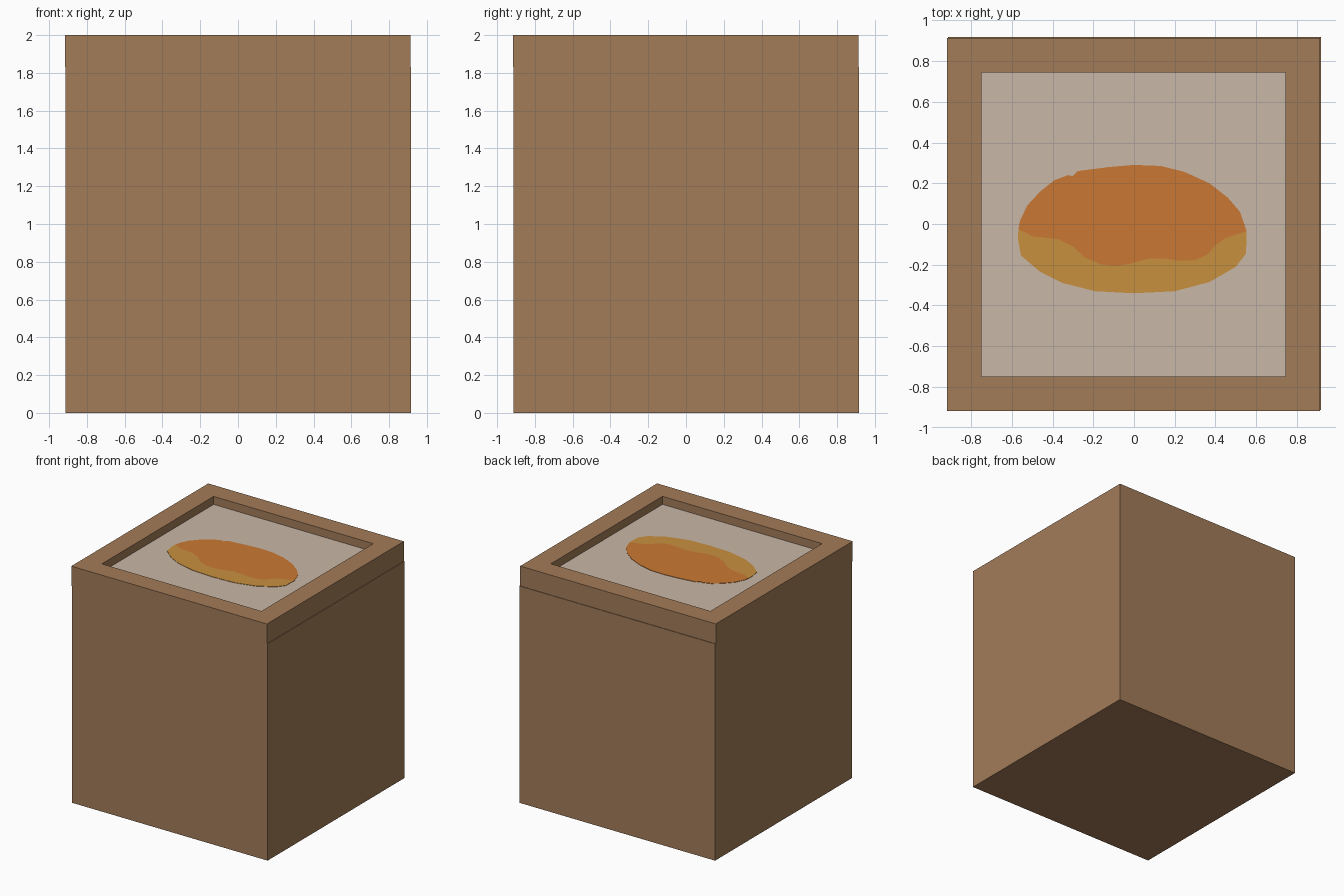
import bpy, bmesh

if "Cube" in bpy.data.objects:
    bpy.data.objects.remove(bpy.data.objects["Cube"])


def mat(name, r, g, b):
    lin = [((c / 255 + 0.055) / 1.055) ** 2.4 for c in (r, g, b)]
    m = bpy.data.materials.new(name)
    m.diffuse_color = (*lin, 1)
    m.use_nodes = True
    m.node_tree.nodes["Principled BSDF"].inputs["Base Color"].default_value = m.diffuse_color
    return m


brown = mat("cardboard brown", 163, 124, 89)
pale = mat("pale label", 202, 183, 168)
amber = mat("amber crust", 200, 144, 62)
orange = mat("toasted orange", 202, 121, 51)


def finish(name, bm, *mats):
    bmesh.ops.recalc_face_normals(bm, faces=bm.faces)
    me = bpy.data.meshes.new(name)
    bm.to_mesh(me)
    bm.free()
    for m in mats:
        me.materials.append(m)
    ob = bpy.data.objects.new(name, me)
    bpy.context.collection.objects.link(ob)
    return ob


def box(lo, hi):
    bm = bmesh.new()
    bmesh.ops.create_cube(bm, size=1)
    for v in bm.verts:
        v.co = [hi[i] if v.co[i] > 0 else lo[i] for i in range(3)]
    return bm


def plate(name, pts, z, thick, m):
    bm = bmesh.new()
    f = bm.faces.new([bm.verts.new((x, y, z)) for x, y in pts])
    ext = bmesh.ops.extrude_face_region(bm, geom=[f])
    for v in ext["geom"]:
        if isinstance(v, bmesh.types.BMVert):
            v.co.z += thick
    return finish(name, bm, m)


# Box body
LID_Z, PANEL_Z = 1.832, 1.932
finish("box_body", box((-0.914, -0.914, 0), (0.917, 0.917, LID_Z)), brown)

# Lid, nudged slightly off centre, with a recessed label panel
bm = box((-0.917, -0.917, LID_Z), (0.912, 0.912, 2))
bm.normal_update()
top = max(bm.faces, key=lambda f: f.calc_center_median().z)
bmesh.ops.inset_region(bm, faces=[top], thickness=0.238)
ext = bmesh.ops.extrude_discrete_faces(bm, faces=[top])
panel = ext["faces"][0]
for v in panel.verts:
    v.co.z = PANEL_Z
# join recess walls to the rim
rim = sorted((e for e in bm.edges if e.is_boundary), key=lambda e: e.verts[0].co.z)
if rim:
    bmesh.ops.bridge_loops(bm, edges=rim)
panel.material_index = 1
finish("lid", bm, brown, pale)

# Painted bun on the label: lower half, upper half with a wavy edge
left, right = (-0.567, -0.025), (0.553, -0.035)
wave = [(-0.50, -0.06), (-0.37, -0.075), (-0.30, -0.11), (-0.24, -0.165),
        (-0.165, -0.197), (-0.09, -0.207), (-0.02, -0.195), (0.07, -0.17),
        (0.15, -0.17), (0.225, -0.18), (0.30, -0.177), (0.36, -0.15),
        (0.40, -0.105), (0.447, -0.07)]
under = [(-0.57, -0.07), (-0.555, -0.155), (-0.46, -0.235), (-0.35, -0.29),
         (-0.19, -0.33), (0, -0.34), (0.20, -0.33), (0.37, -0.285),
         (0.50, -0.21), (0.55, -0.145)]
over = [(0.52, 0.06), (0.46, 0.13), (0.37, 0.20), (0.25, 0.255), (0.13, 0.285),
        (0, 0.29), (-0.12, 0.28), (-0.275, 0.26), (-0.30, 0.235), (-0.325, 0.24),
        (-0.39, 0.215), (-0.46, 0.16), (-0.525, 0.09), (-0.56, 0.015)]
plate("bun_lower", [left] + under + [right] + wave[::-1], PANEL_Z, 0.003, amber)
plate("bun_upper", [left] + wave + [right] + over, PANEL_Z, 0.003, orange)
